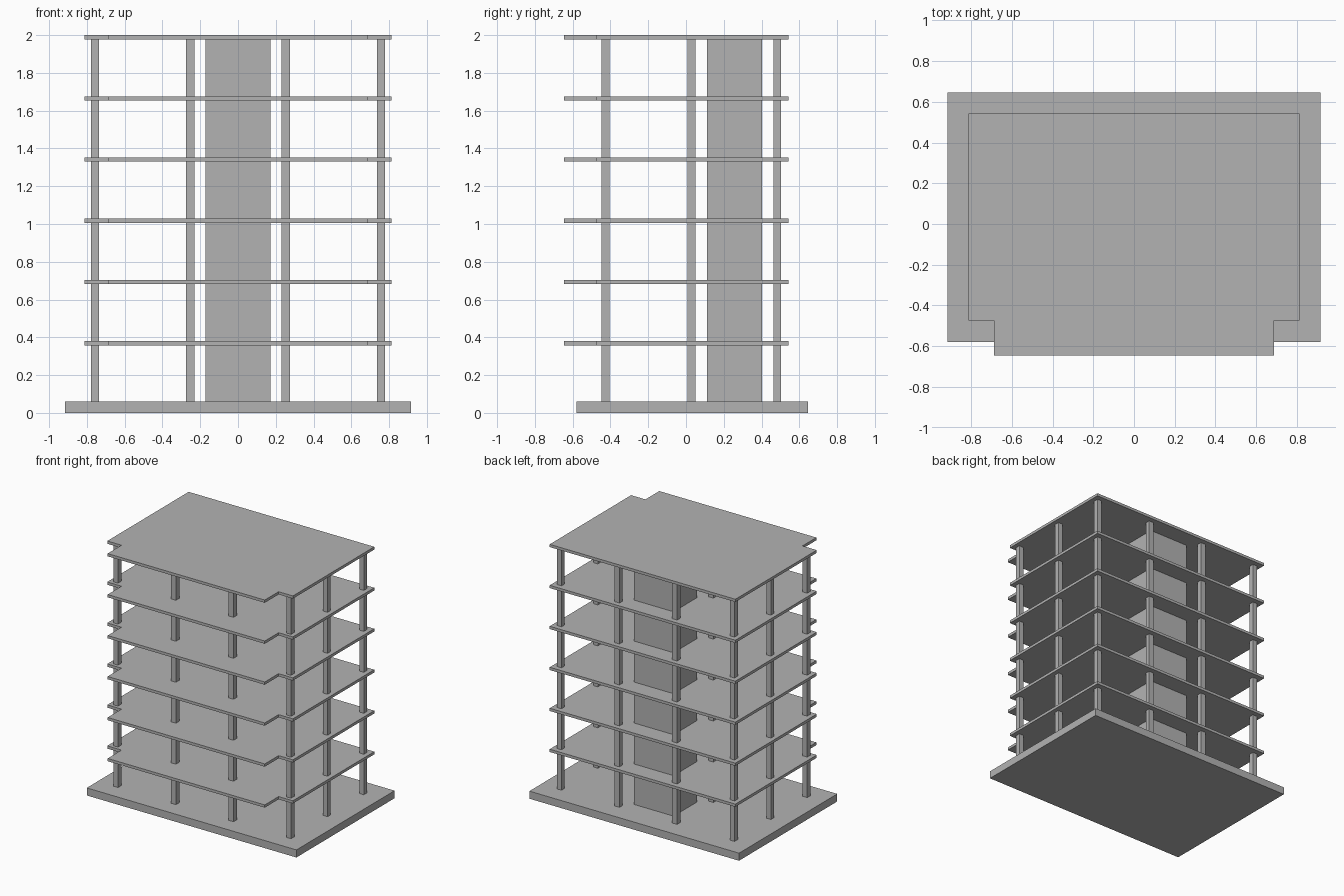
import bpy, bmesh

if "Cube" in bpy.data.objects:
    bpy.data.objects.remove(bpy.data.objects["Cube"])

concrete = bpy.data.materials.new("concrete_grey")
concrete.diffuse_color = (0.45, 0.45, 0.45, 1)
concrete.use_nodes = True
concrete.node_tree.nodes["Principled BSDF"].inputs["Base Color"].default_value = concrete.diffuse_color


def prism(name, outline, z0, z1):
    """Extrude a counter-clockwise xy outline from z0 up to z1."""
    bm = bmesh.new()
    base = bm.faces.new([bm.verts.new((x, y, z0)) for x, y in outline])
    new = bmesh.ops.extrude_face_region(bm, geom=[base])["geom"]
    top = [v for v in new if isinstance(v, bmesh.types.BMVert)]
    bmesh.ops.translate(bm, verts=top, vec=(0, 0, z1 - z0))
    bmesh.ops.recalc_face_normals(bm, faces=bm.faces)
    mesh = bpy.data.meshes.new(name)
    bm.to_mesh(mesh)
    bm.free()
    mesh.materials.append(concrete)
    ob = bpy.data.objects.new(name, mesh)
    bpy.context.collection.objects.link(ob)
    return ob


def box(name, x0, x1, y0, y1, z0, z1):
    return prism(name, [(x0, y0), (x1, y0), (x1, y1), (x0, y1)], z0, z1)


BASE_TOP, SLAB, STOREY, FLOORS = 0.06, 0.022, 0.324, 6

# Ground plate
box("foundation", -0.917, 0.917, -0.58, 0.647, 0, BASE_TOP)

# Floor slabs, with notched front corners
right = [(0.687, -0.647), (0.687, -0.474), (0.812, -0.474), (0.812, 0.543)]
outline = right + [(-x, y) for x, y in reversed(right)]
for i in range(FLOORS):
    top = 2 - STOREY * (FLOORS - 1 - i)
    prism(f"floor_slab_{i + 1}", outline, top - SLAB, top)

# Column grid: four across, three deep; (centre, half width) on each axis
columns_x = [(-0.757, 0.02), (-0.252, 0.022), (0.252, 0.022), (0.757, 0.02)]
columns_y = [(-0.426, 0.021), (0.029, 0.02), (0.483, 0.02)]
for row, (y, hy) in zip(("front", "middle", "back"), columns_y):
    for i, (x, hx) in enumerate(columns_x):
        box(f"{row}_column_{i + 1}", x - hx, x + hx, y - hy, y + hy, BASE_TOP, 2 - SLAB)

# Lift and stair core
box("core", -0.173, 0.173, 0.11, 0.402, BASE_TOP, 2 - SLAB)
